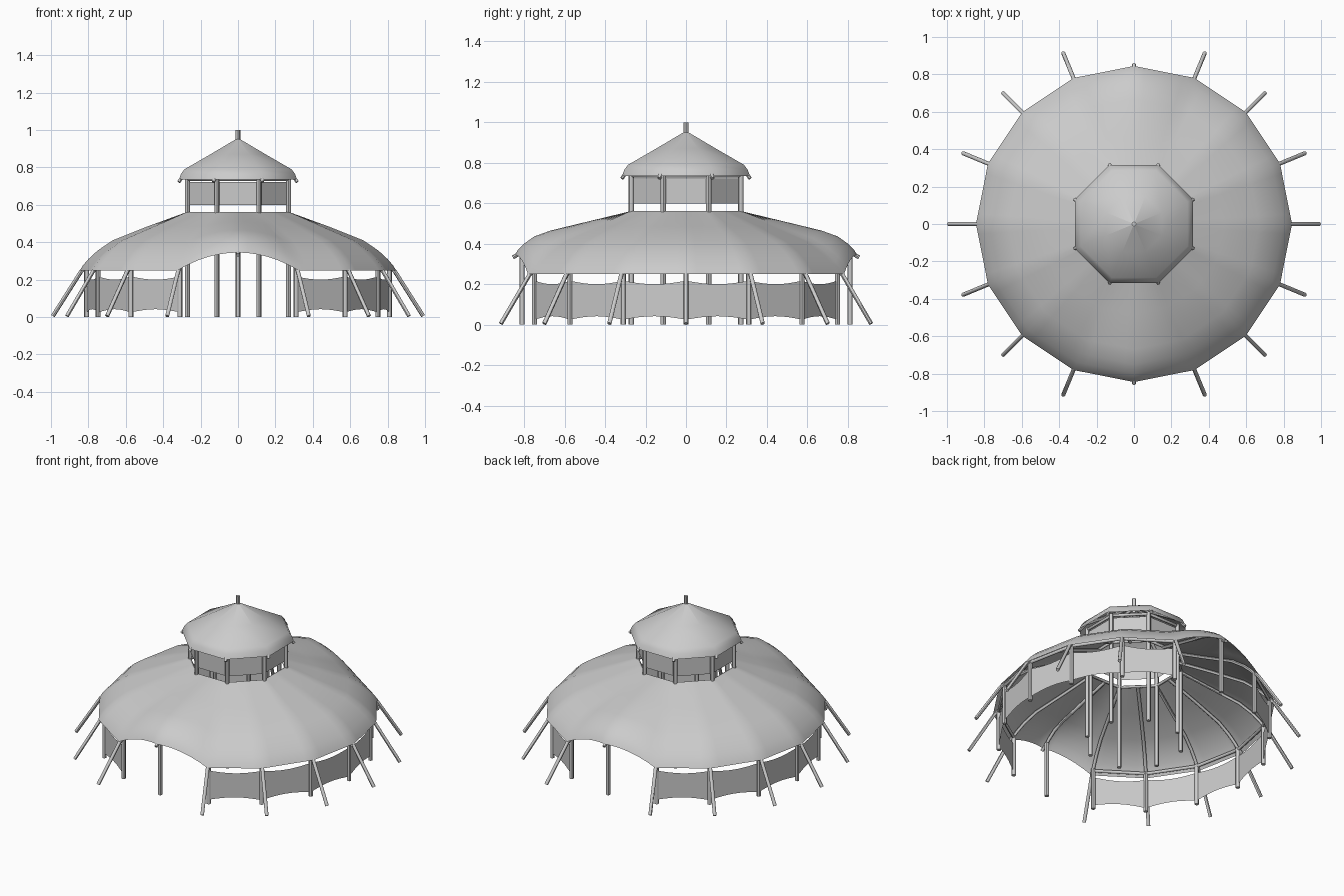
import bpy
from math import pi, sin, cos

cube = bpy.data.objects.get("Cube")
if cube:
    bpy.data.objects.remove(cube, do_unlink=True)

# One plain grey for canvas and timber
grey = bpy.data.materials.new("plain_grey")
grey.use_nodes = True
grey.diffuse_color = (0.6, 0.6, 0.6, 1)
bsdf = next(n for n in grey.node_tree.nodes if n.type == 'BSDF_PRINCIPLED')
bsdf.inputs["Base Color"].default_value = (0.6, 0.6, 0.6, 1)
bsdf.inputs["Roughness"].default_value = 0.8

SIDES = 16
STEP = 2 * pi / SIDES
POST_R = 0.81
LANTERN_R = 0.293
ARCHES = (4, 12)          # corners above the back and front openings
# radius, height, extra height above the openings
TENT = [(0.30, 0.56, 0), (0.48, 0.486, 0.025), (0.67, 0.41, 0.055),
        (0.75, 0.356, 0.08), (0.80, 0.31, 0.09), (0.83, 0.275, 0.095),
        (0.845, 0.25, 0.095)]
CAP = [(0.0, 0.957), (0.16, 0.87), (0.31, 0.79), (0.33, 0.765), (0.342, 0.735)]


def polar(r, corner, z):
    return (r * cos(corner * STEP), r * sin(corner * STEP), z)


def finish(obj, angle):
    bpy.ops.object.select_all(action='DESELECT')
    obj.select_set(True)
    bpy.context.view_layer.objects.active = obj
    if obj.type == 'CURVE':
        bpy.ops.object.convert(target='MESH')
        obj = bpy.context.object
    bpy.ops.object.shade_smooth_by_angle(angle=angle)


def sheet(name, rows, closed, angle=pi / 2):
    """Skin a grid of points; closed joins the ends of each row."""
    n = len(rows[0])
    faces = [(i * n + j, (i + 1) * n + j, (i + 1) * n + (j + 1) % n, i * n + (j + 1) % n)
             for i in range(len(rows) - 1) for j in range(n if closed else n - 1)]
    mesh = bpy.data.meshes.new(name)
    mesh.from_pydata([p for row in rows for p in row], [], faces)
    mesh.materials.append(grey)
    mesh.validate()
    obj = bpy.data.objects.new(name, mesh)
    bpy.context.collection.objects.link(obj)
    finish(obj, angle)


def rods(name, paths, radius, cyclic=False):
    """Round poles that follow each path."""
    curve = bpy.data.curves.new(name, 'CURVE')
    curve.dimensions = '3D'
    curve.bevel_depth = radius
    curve.bevel_resolution = 2
    curve.use_fill_caps = True
    for path in paths:
        spline = curve.splines.new('POLY')
        spline.points.add(len(path) - 1)
        for point, co in zip(spline.points, path):
            point.co = (*co, 1)
        spline.use_cyclic_u = cyclic
    curve.materials.append(grey)
    obj = bpy.data.objects.new(name, curve)
    bpy.context.collection.objects.link(obj)
    finish(obj, pi / 4)


# Tent roof: sixteen gores from an octagonal opening, raised over two arches
def corner_point(corner, ring):
    r, z, _ = TENT[ring]
    if ring == 0 and corner % 2 == 0:
        r *= cos(STEP)
    return polar(r, corner, z)


def tent_ring(ring, parts=6):
    row = []
    for c in range(SIDES):
        a, b = corner_point(c, ring), corner_point(c + 1, ring)
        for k in range(parts):
            t = k / parts
            gap = min(abs(c + t - m) for m in ARCHES)
            rise = TENT[ring][2] * max(0, 1 - gap * gap)
            row.append((a[0] + (b[0] - a[0]) * t, a[1] + (b[1] - a[1]) * t, a[2] + rise))
    return row


sheet("tent_roof", [tent_ring(i) for i in range(len(TENT))], True)

# Rafters under the roof, continuing to the ground as slanted guy poles
rafters, guys = [], []
for c in range(SIDES):
    path = []
    for i, (r, z, rise) in enumerate(TENT[:-1]):
        x, y, z = corner_point(c, i)
        path.append((x * 0.985, y * 0.985, z - 0.014 + (rise if c in ARCHES else 0)))
    if c in ARCHES:
        path.append(polar(0.855, c, 0.332))
    else:
        path.append(polar(0.838, c, 0.245))
        guys.append([polar(0.815, c, 0.268), polar(0.838, c, 0.245), polar(0.99, c, 0.005)])
    rafters.append(path)
rods("tent_rafters", rafters, 0.01)
rods("guy_poles", guys, 0.011)

# Outer posts and the eave beams between them
rods("outer_posts", [[polar(POST_R, c, 0), polar(POST_R, c, 0.365 if c in ARCHES else 0.275)]
                     for c in range(SIDES)], 0.013)
for name, start in (("left", -3), ("right", 5)):
    rods(name + "_eave_beam", [[polar(POST_R, start + k, 0.262) for k in range(7)]], 0.01)

    # Canvas side wall, sagging a little between posts
    top, bottom = [], []
    for k in range(6):
        a, b = polar(POST_R, start + k, 0), polar(POST_R, start + k + 1, 0)
        for s in range(9 if k == 5 else 8):
            t = s / 8
            sag = 0.017 * sin(pi * t)
            x, y = a[0] + (b[0] - a[0]) * t, a[1] + (b[1] - a[1]) * t
            top.append((x, y, 0.217 - sag))
            bottom.append((x, y, 0.025 + sag))
    sheet(name + "_side_wall", [top, bottom], False, pi / 9)

# Lantern posts run from the ground to the upper roof
odd = range(1, SIDES, 2)
rods("lantern_posts", [[polar(LANTERN_R, c, 0), polar(LANTERN_R, c, 0.745)] for c in odd], 0.013)
for name, z in (("lantern_sill_beam", 0.553), ("lantern_top_beam", 0.737)):
    rods(name, [[polar(LANTERN_R, c, z) for c in odd]], 0.009, True)
sheet("lantern_wall", [[polar(LANTERN_R - 0.004, c, z) for c in odd] for z in (0.722, 0.60)],
      True, pi / 9)

# Upper roof with its rafters and finial
sheet("lantern_roof", [[polar(max(r, 0.001), c, z) for c in odd] for r, z in CAP], True)
rods("lantern_rafters", [[polar(r * 0.975, c, z - 0.014) for r, z in CAP[:-1]]
                         + [polar(0.343, c, 0.722)] for c in odd], 0.01)
rods("finial", [[(0, 0, 0.90), (0, 0, 1.0)]], 0.013)
